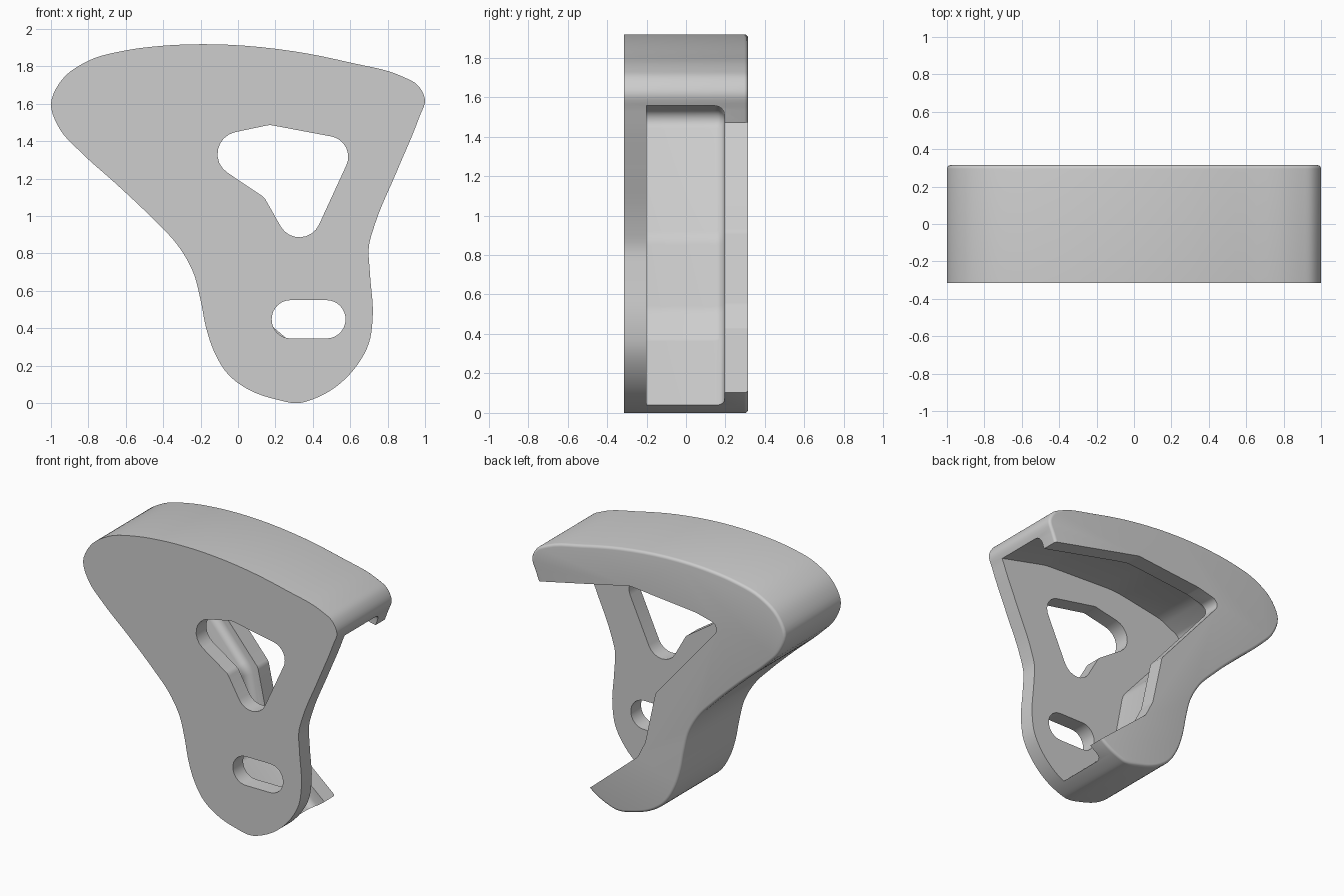
import bpy, bmesh, math
from mathutils import Vector

cube = bpy.data.objects.get("Cube")
if cube:
    bpy.data.objects.remove(cube, do_unlink=True)

grey = bpy.data.materials.new("plain grey")
grey.use_nodes = True
colour = (0.61, 0.61, 0.61, 1)
grey.diffuse_color = colour
grey.node_tree.nodes["Principled BSDF"].inputs["Base Color"].default_value = colour


def smooth_loop(points, steps=5):
    """Closed curve through the points, with tangents weighted by spacing."""
    p = [Vector(q) for q in points]
    n = len(p)

    def tangent(i):
        a, b, c = p[i - 1], p[i], p[(i + 1) % n]
        d0, d1 = (b - a).length, (c - b).length
        return ((b - a) / d0 * d1 + (c - b) / d1 * d0) / (d0 + d1)

    out = []
    for i in range(n):
        j = (i + 1) % n
        a, b = p[i], p[j]
        length = (b - a).length
        m0, m1 = tangent(i) * length, tangent(j) * length
        for k in range(steps):
            t = k / steps
            u = 1 - t
            out.append(a * (1 + 2 * t) * u * u + m0 * t * u * u
                       + b * t * t * (3 - 2 * t) - m1 * t * t * u)
    return out


def rounded_polygon(corners, steps=8):
    """Polygon of (x, z, radius) corners, each rounded by an arc."""
    out = []
    n = len(corners)
    for i, (x, z, r) in enumerate(corners):
        here = Vector((x, z))
        if r == 0:
            out.append(here)
            continue
        u = (Vector(corners[i - 1][:2]) - here).normalized()
        v = (Vector(corners[(i + 1) % n][:2]) - here).normalized()
        half = u.angle(v) / 2
        centre = here + (u + v).normalized() * r / math.sin(half)
        start = here + u * r / math.tan(half) - centre
        end = here + v * r / math.tan(half) - centre
        sweep = math.pi - 2 * half
        for k in range(steps + 1):
            t = k / steps
            out.append(centre + (start * math.sin((1 - t) * sweep)
                                 + end * math.sin(t * sweep)) / math.sin(sweep))
    return out


def prism(name, loop, front, back, rim=0):
    """Extrude an x-z loop along y and round its back rim."""
    bm = bmesh.new()
    face = bm.faces.new([bm.verts.new((q.x, front, q.y)) for q in loop])
    made = bmesh.ops.extrude_face_region(bm, geom=[face])["geom"]
    moved = [g for g in made if isinstance(g, bmesh.types.BMVert)]
    bmesh.ops.translate(bm, verts=moved, vec=(0, back - front, 0))
    bmesh.ops.recalc_face_normals(bm, faces=bm.faces[:])
    if rim:
        edges = [e for e in bm.edges if all(abs(v.co.y - back) < 1e-5 for v in e.verts)]
        bmesh.ops.bevel(bm, geom=edges, offset=rim, segments=4, profile=0.5, affect='EDGES')
    mesh = bpy.data.meshes.new(name)
    bm.to_mesh(mesh)
    bm.free()
    mesh.materials.append(grey)
    obj = bpy.data.objects.new(name, mesh)
    bpy.context.collection.objects.link(obj)
    return obj


# Outer shell silhouette
outline = smooth_loop([
    (-.15, 1.918), (.3, 1.88), (.6, 1.82), (.88, 1.745), (.96, 1.70), (1, 1.62),
    (.97, 1.53), (.85, 1.24), (.73, .95), (.70, .84), (.705, .7), (.72, .45),
    (.70, .32), (.62, .18), (.5, .07), (.4, .02), (.33, 0), (.2, .02),
    (.05, .075), (-.05, .15), (-.13, .28), (-.17, .4), (-.2, .55), (-.24, .7),
    (-.32, .84), (-.45, .98), (-.65, 1.17), (-.85, 1.35), (-.95, 1.46),
    (-1, 1.6), (-.94, 1.73), (-.8, 1.83), (-.6, 1.885), (-.4, 1.91)])
shell = prism("bracket_shell", outline, -.315, .315, .02)

# Hollow, open on one side
cavity = rounded_polygon([
    (1.4, 1.42, 0), (.97, 1.56, .3), (.6, 1.645, .5), (0, 1.67, .8), (-.4, 1.6, .3),
    (-.6, 1.5, .06), (-.07, .89, .15), (0, .52, .15), (.08, .37, .06),
    (.85, -.33, 0), (1.4, -.33, 0)])
# Narrower opening that leaves a lip along the back
opening = rounded_polygon([
    (1.4, 1.37, 0), (.22, 1.63, .08), (-.3, 1.58, .1), (-.5, 1.53, .05),
    (.02, .92, .06), (.1, .55, .06), (.16, .43, .03), (.9, -.2, 0), (1.4, -.2, 0)])
# Window and slot through the front plate
window = rounded_polygon([
    (-.294, 1.39, .12), (.17, 1.487, .08), (.638, 1.399, .11),
    (.339, .749, .115), (.14, 1.1, .07)])
slot = rounded_polygon([
    (.18, .345, .102), (.18, .55, .102), (.575, .55, .102), (.575, .345, .102)])

cutters = [prism("cavity_cutter", cavity, -.2, .195, .05),
           prism("opening_cutter", opening, .05, .5),
           prism("window_cutter", window, -.5, -.1),
           prism("slot_cutter", slot, -.5, -.1)]
for cutter in cutters:
    cutter.hide_render = True
    cut = shell.modifiers.new(cutter.name, 'BOOLEAN')
    cut.operation = 'DIFFERENCE'
    cut.solver = 'EXACT'
    cut.object = cutter

# Apply the cuts and shade
bpy.context.view_layer.update()
graph = bpy.context.evaluated_depsgraph_get()
result = bpy.data.meshes.new_from_object(shell.evaluated_get(graph))
shell.modifiers.clear()
shell.data = result
for cutter in cutters:
    bpy.data.objects.remove(cutter, do_unlink=True)
bpy.ops.object.select_all(action='DESELECT')
shell.select_set(True)
bpy.context.view_layer.objects.active = shell
bpy.ops.object.shade_smooth_by_angle(angle=math.radians(30))
